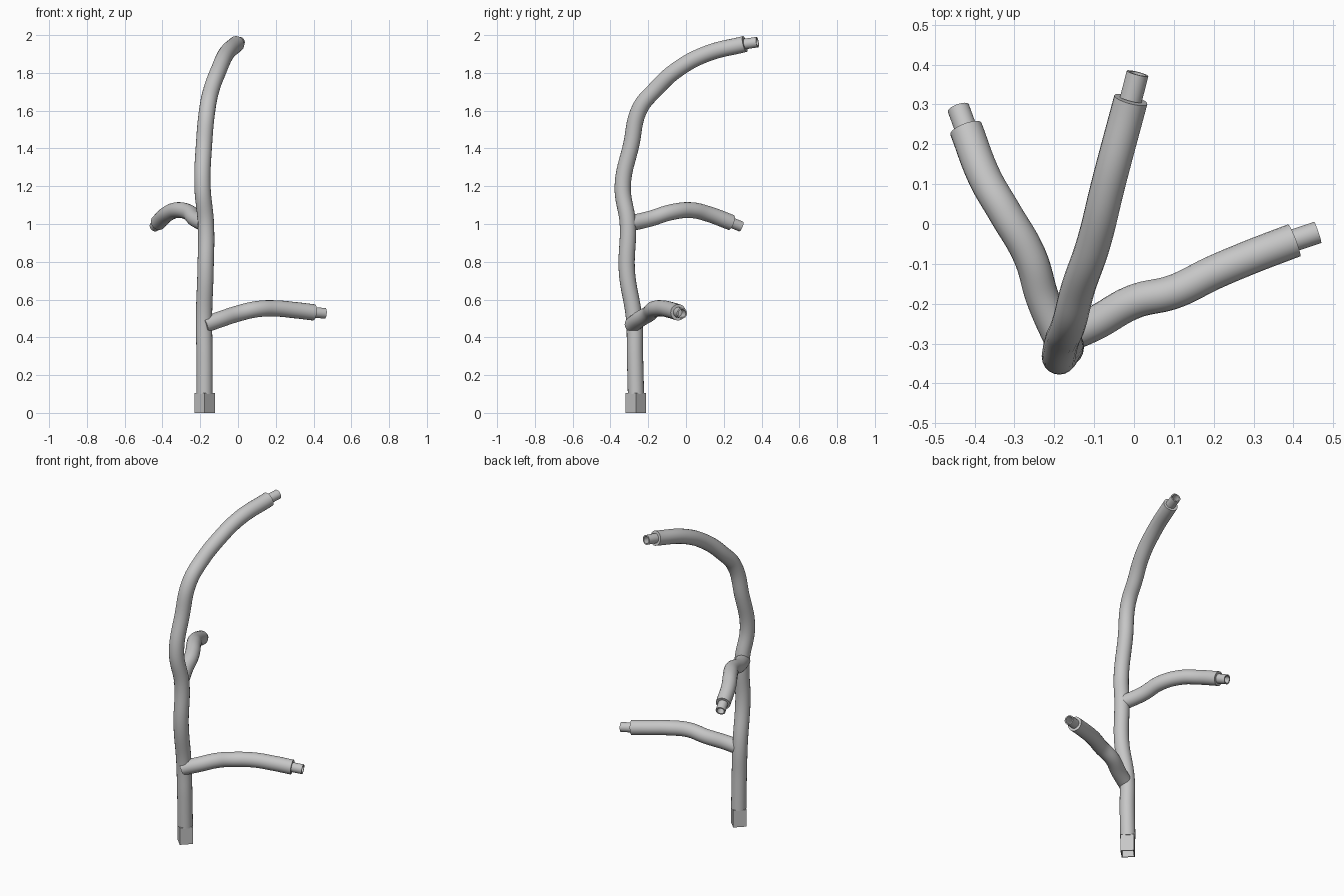
import bpy
import math
from mathutils import Vector

cube = bpy.data.objects.get("Cube")
if cube:
    bpy.data.objects.remove(cube, do_unlink=True)

grey = bpy.data.materials.new("light_grey")
grey.use_nodes = True
grey.diffuse_color = (0.57, 0.57, 0.57, 1)
grey.node_tree.nodes["Principled BSDF"].inputs["Base Color"].default_value = (0.57, 0.57, 0.57, 1)


def finish(obj, name, wall=0):
    """Name, colour and shade a part, optionally as a hollow wall."""
    obj.name = name
    obj.data.materials.clear()
    obj.data.materials.append(grey)
    bpy.ops.object.select_all(action='DESELECT')
    obj.select_set(True)
    bpy.context.view_layer.objects.active = obj
    if wall:
        mod = obj.modifiers.new("wall", 'SOLIDIFY')
        mod.thickness = wall
        mod.offset = -1
        bpy.ops.object.modifier_apply(modifier="wall")
    bpy.ops.object.shade_smooth_by_angle(angle=math.radians(35))


def limb(name, points, radius):
    """Round tube swept along a smooth path."""
    curve = bpy.data.curves.new(name, 'CURVE')
    curve.dimensions = '3D'
    curve.bevel_depth = radius
    curve.bevel_resolution = 8
    curve.resolution_u = 10
    curve.use_fill_caps = True
    spline = curve.splines.new('BEZIER')
    spline.bezier_points.add(len(points) - 1)
    for bp, co in zip(spline.bezier_points, points):
        bp.co = co
        bp.handle_left_type = bp.handle_right_type = 'AUTO'
    obj = bpy.data.objects.new(name, curve)
    bpy.context.collection.objects.link(obj)
    bpy.ops.object.select_all(action='DESELECT')
    obj.select_set(True)
    bpy.context.view_layer.objects.active = obj
    bpy.ops.object.convert(target='MESH')
    finish(bpy.context.object, name)


def socket(name, start, end, radius, sides, wall):
    """Open hollow tube between two points."""
    a, b = Vector(start), Vector(end)
    axis = b - a
    bpy.ops.mesh.primitive_cylinder_add(
        vertices=sides, radius=radius, depth=axis.length, end_fill_type='NOTHING',
        location=(a + b) / 2, rotation=axis.to_track_quat('Z', 'Y').to_euler())
    finish(bpy.context.object, name, wall)


# Paths run from the root to the tip
trunk = [(-.177, -.265, .1), (-.177, -.27, .3), (-.18, -.275, .5),
         (-.172, -.313, .75), (-.17, -.308, 1.0), (-.188, -.335, 1.2),
         (-.18, -.29, 1.42), (-.162, -.245, 1.61), (-.14, -.16, 1.714),
         (-.102, -.05, 1.815), (-.063, .106, 1.9), (-.008, .312, 1.953)]
lower_branch = [(-.18, -.285, .465), (-.1, -.25, .493), (0, -.195, .526),
                (.1, -.17, .549), (.2, -.122, .553), (.3, -.08, .544),
                (.402, -.041, .532)]
upper_branch = [(-.175, -.31, 1.0), (-.228, -.19, 1.028), (-.262, -.08, 1.062),
                (-.325, .03, 1.073), (-.374, .115, 1.054), (-.422, .239, 1.008)]

# Limbs, each with a hollow tip peg
for name, path, radius, tip in (
        ("trunk", trunk, .043, (.009, .378, 1.963)),
        ("lower_branch", lower_branch, .043, (.461, -.021, .527)),
        ("upper_branch", upper_branch, .042, (-.441, .291, .987))):
    limb(name, path, radius)
    socket(name + "_tip", path[-1], tip, .028, 32, .007)

# Square hollow foot
socket("foot", (-.177, -.265, 0), (-.177, -.265, .105), .054, 4, .008)
